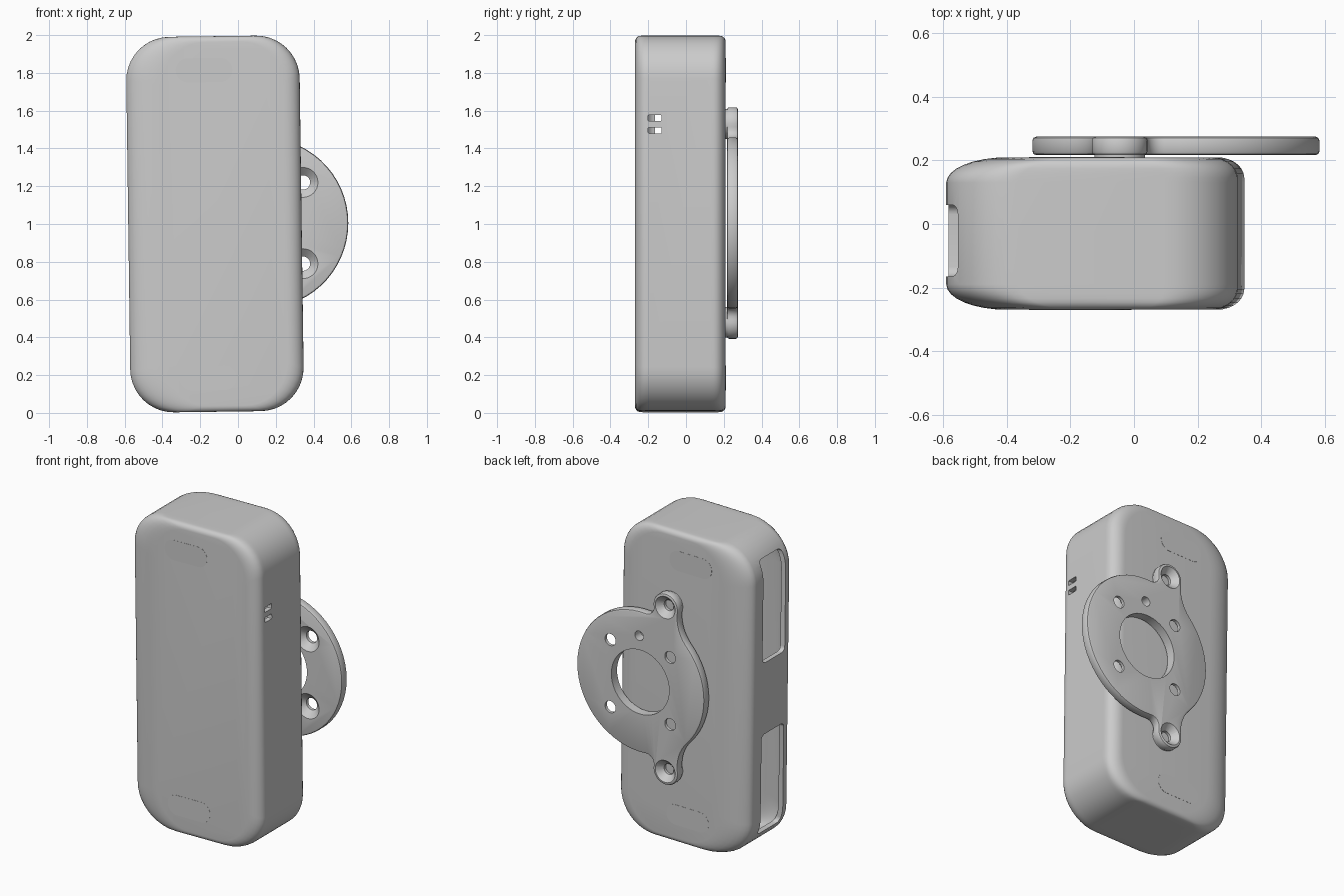
import bpy, bmesh, math
from mathutils import Vector, Matrix

if "Cube" in bpy.data.objects:
    bpy.data.objects.remove(bpy.data.objects["Cube"])

TILT = Matrix.Translation((-0.122, 0, 1.0)) @ Matrix.Rotation(-0.0135, 4, 'Y')


def make(name, bm, matrix=None):
    bmesh.ops.recalc_face_normals(bm, faces=bm.faces)
    me = bpy.data.meshes.new(name)
    bm.to_mesh(me)
    bm.free()
    if matrix:
        me.transform(matrix)
    ob = bpy.data.objects.new(name, me)
    bpy.context.collection.objects.link(ob)
    return ob


def activate(ob):
    bpy.ops.object.select_all(action='DESELECT')
    ob.select_set(True)
    bpy.context.view_layer.objects.active = ob


def cut(ob, cutter):
    m = ob.modifiers.new("cut", 'BOOLEAN')
    m.operation, m.solver, m.object = 'DIFFERENCE', 'EXACT', cutter
    activate(ob)
    bpy.ops.object.modifier_apply(modifier=m.name)
    bpy.data.objects.remove(cutter)


def smooth(ob, deg=35):
    activate(ob)
    bpy.ops.object.shade_smooth_by_angle(angle=math.radians(deg))


def loft(rings):
    bm = bmesh.new()
    vs = [[bm.verts.new(p) for p in r] for r in rings]
    n = len(vs[0])
    for a, b in zip(vs, vs[1:]):
        for i in range(n):
            bm.faces.new((a[i], a[(i + 1) % n], b[(i + 1) % n], b[i]))
    bm.faces.new(vs[0])
    bm.faces.new(vs[-1])
    return bm


def round_rect(x0, x1, z0, z1, r, seg=10):
    pts = []
    for k, (cx, cz) in enumerate([(x1 - r, z1 - r), (x0 + r, z1 - r), (x0 + r, z0 + r), (x1 - r, z0 + r)]):
        for i in range(seg + 1):
            a = math.pi / 2 * (k + i / seg)
            pts.append((cx + r * math.cos(a), cz + r * math.sin(a)))
    return pts


def shell(off):
    # rounded box: wide curve on the left, smaller on the right, tight at the ends
    def inset(w, h, d):
        t = max(0, 1 - d / h)
        return w * (1 - math.sqrt(max(0, 1 - t * t)))
    depths = [0.08 * (1 - math.sin(math.pi / 2 * i / 8)) for i in range(8, -1, -1)]
    yb, yf = 0.21 - off, -0.27 + off
    levels = [(yb - d, d) for d in depths] + [(yf + d, d) for d in reversed(depths)]
    rings = []
    for y, d in levels:
        l, r, t = inset(0.19, 0.08, d), inset(0.085, 0.065, d), inset(0.03, 0.03, d)
        o = round_rect(-0.459 + off + l, 0.459 - off - r, -0.994 + off + t, 0.994 - off - t, 0.23 - off)
        rings.append([(x, y, z) for x, z in o])
    return loft(rings)


def cyl(name, x, z, y0, y1, r0, r1, seg=32):
    rings = [[(x + r * math.cos(2 * math.pi * i / seg), y, z + r * math.sin(2 * math.pi * i / seg))
              for i in range(seg)] for y, r in ((y0, r0), (y1, r1))]
    return make(name, loft(rings))


# hollow body
body = make("housing", shell(0), TILT)
cut(body, make("cavity", shell(0.03), TILT))

# two side windows on the left, two vent slots on the right
for z0, z1 in ((0.235, 0.89), (-0.87, -0.225)):
    o = round_rect(-0.165, 0.06, z0, z1, 0.03, 5)
    cut(body, make("window", loft([[(x, y, z) for y, z in o] for x in (-0.6, -0.33)]), TILT))
for z in (0.49, 0.555):
    o = round_rect(-0.2, -0.13, z - 0.016, z + 0.016, 0.004, 2)
    cut(body, make("vent", loft([[(x, y, z) for y, z in o] for x in (0.38, 0.55)]), TILT))
smooth(body)

# flush oblong inserts, front and back
for side, (y0, y1) in (("front", (-0.271, -0.26)), ("back", (0.2, 0.211))):
    for end, z in (("upper", 0.815), ("lower", -0.815)):
        o = round_rect(-0.197, 0.103, z - 0.064, z + 0.064, 0.063)
        smooth(make(f"{side}_{end}_insert", loft([[(x, y, z) for x, z in o] for y in (y0, y1)]), TILT))

# mounting plate outline: disc with two ears blended by fillets
C, R = Vector((0.132, 1.005)), 0.452
E, RE = Vector((-0.045, 1.53)), 0.088


def ang(v):
    return math.atan2(v.y, v.x)


def arc(c, r, a, b, n):
    return [c + r * Vector((math.cos(a + (b - a) * i / n), math.sin(a + (b - a) * i / n))) for i in range(n)]


def fillet(f, sign):
    D, d1, d2 = (E - C).length, R + f, RE + f
    a = ang(E - C) + sign * math.acos((D * D + d1 * d1 - d2 * d2) / (2 * D * d1))
    return C + d1 * Vector((math.cos(a), math.sin(a))), a


def turn(a, b):
    return a + (b - a + math.pi) % (2 * math.pi) - math.pi


f1, f2 = 0.05, 0.25
F1, a1 = fillet(f1, -1)
F2, a2 = fillet(f2, 1)
s, e = ang(C - F1), ang(E - F1)
upper = arc(C, R, 0, a1, 16) + arc(F1, f1, s, turn(s, e), 6)
s, e = ang(F1 - E), ang(F2 - E)
upper += arc(E, RE, s, s + (e - s) % (2 * math.pi), 16)
s, e = ang(E - F2), ang(C - F2)
upper += arc(F2, f2, s, turn(s, e), 8) + arc(C, R, a2, math.pi, 10)
lower = [Vector((p.x, 2 * C.y - p.y)) for p in reversed(upper[1:])]
outline = upper + [C + Vector((-R, 0))] + lower
plate = make("mounting_plate", loft([[(p.x, y, p.y) for p in outline] for y in (0.217, 0.275)]))
bev = plate.modifiers.new("edge", 'BEVEL')
bev.width, bev.segments, bev.limit_method, bev.angle_limit = 0.012, 2, 'ANGLE', math.radians(50)
activate(plate)
bpy.ops.object.modifier_apply(modifier=bev.name)

# plate holes: centre bore, locating hole, four countersunk from the front, ears from the back
cut(plate, cyl("bore", C.x, C.y, 0.15, 0.35, 0.205, 0.205, 48))
cut(plate, cyl("small_hole", 0.14, 1.3, 0.15, 0.35, 0.03, 0.03))
for sx in (-1, 1):
    for sz in (-1, 1):
        x, z = C.x + 0.212 * sx, C.y + 0.215 * sz
        cut(plate, cyl("hole", x, z, 0.15, 0.35, 0.038, 0.038))
        cut(plate, cyl("sink", x, z, 0.207, 0.257, 0.09, 0.036))
for sz, nm in ((-1, "lower"), (1, "upper")):
    z = C.y + sz * (E.y - C.y)
    cut(plate, cyl("hole", E.x, z, 0.15, 0.35, 0.034, 0.034))
    cut(plate, cyl("sink", E.x, z, 0.235, 0.285, 0.032, 0.08))
    # spacer between ear and housing
    smooth(cyl(f"{nm}_spacer", E.x, z, 0.205, 0.22, 0.08, 0.08))
smooth(plate)
